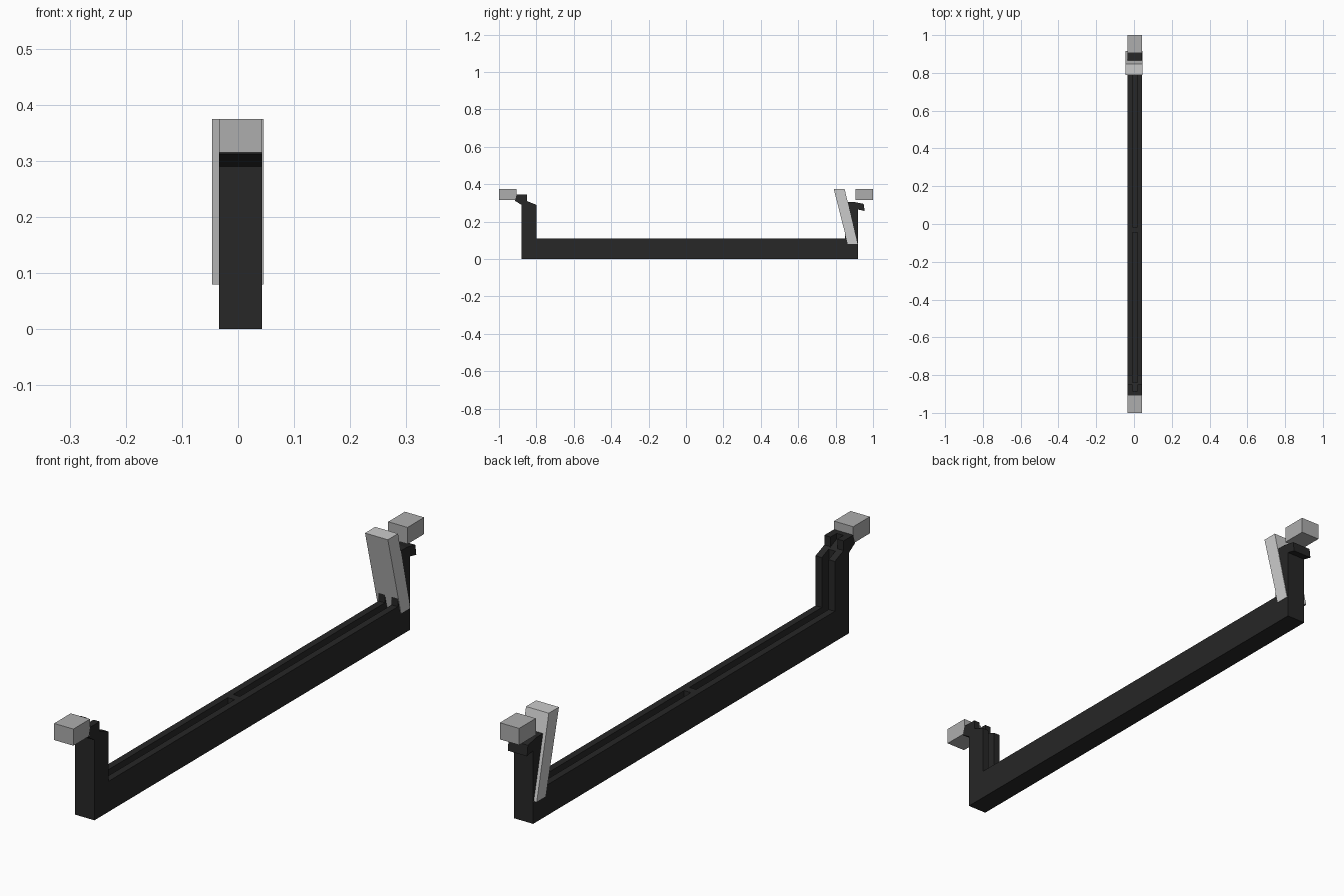
import bpy, bmesh

if "Cube" in bpy.data.objects:
    bpy.data.objects.remove(bpy.data.objects["Cube"])

X0, X1 = -0.034, 0.043          # body width


def material(name, v):
    m = bpy.data.materials.new(name)
    m.diffuse_color = (v, v, v, 1)
    m.use_nodes = True
    m.node_tree.nodes["Principled BSDF"].inputs["Base Color"].default_value = m.diffuse_color
    return m


def prism(name, profile, x0, x1, mat=None):
    """Extrude a side (y, z) outline from x0 to x1."""
    bm = bmesh.new()
    face = bm.faces.new([bm.verts.new((x0, y, z)) for y, z in profile])
    ext = bmesh.ops.extrude_face_region(bm, geom=[face])
    bmesh.ops.translate(bm, vec=(x1 - x0, 0, 0),
                        verts=[g for g in ext["geom"] if isinstance(g, bmesh.types.BMVert)])
    bmesh.ops.recalc_face_normals(bm, faces=bm.faces)
    me = bpy.data.meshes.new(name)
    bm.to_mesh(me)
    bm.free()
    ob = bpy.data.objects.new(name, me)
    bpy.context.collection.objects.link(ob)
    if mat:
        me.materials.append(mat)
    return ob


black = material("black_plastic", 0.02)
grey = material("grey_plastic", 0.42)
light = material("light_plastic", 0.6)

# Long base with an upright post and hooked top at each end
body = prism("socket_body", [
    (-.88, 0), (.92, 0), (.92, .265), (.955, .257), (.95, .295), (.90, .305),
    (.85, .305), (.85, .11), (-.80, .11), (-.80, .29), (-.85, .31),
    (-.85, .345), (-.905, .345), (-.915, .312), (-.88, .29)], X0, X1, black)

# Card slot, in two lengths separated by the key
slots = [
    ("slot_front", [(-.84, .06), (-.045, .06), (-.045, .2), (-.7, .2), (-.7, .4),
                    (-.885, .4), (-.885, .325), (-.84, .305)]),
    ("slot_back", [(-.015, .06), (.885, .06), (.885, .28), (.80, .28),
                   (.80, .2), (-.015, .2)]),
]
bpy.context.view_layer.objects.active = body
for name, outline in slots:
    cutter = prism(name, outline, -.009, .018)
    cutter.hide_render = True
    mod = body.modifiers.new(name, "BOOLEAN")
    mod.operation, mod.solver, mod.object = "DIFFERENCE", "EXACT", cutter
    bpy.ops.object.modifier_apply(modifier=name)
    bpy.data.objects.remove(cutter)

# Finger caps at both ends
for name, s in (("cap_front", -1), ("cap_back", 1)):
    prism(name, [(s * .905, .315), (s, .315), (s, .375), (s * .905, .375)], X0, X1, grey)

# Tilted latch lever at the back post
prism("latch_lever", [(.865, .08), (.917, .08), (.848, .375), (.79, .375)],
      -.046, .045, light)
